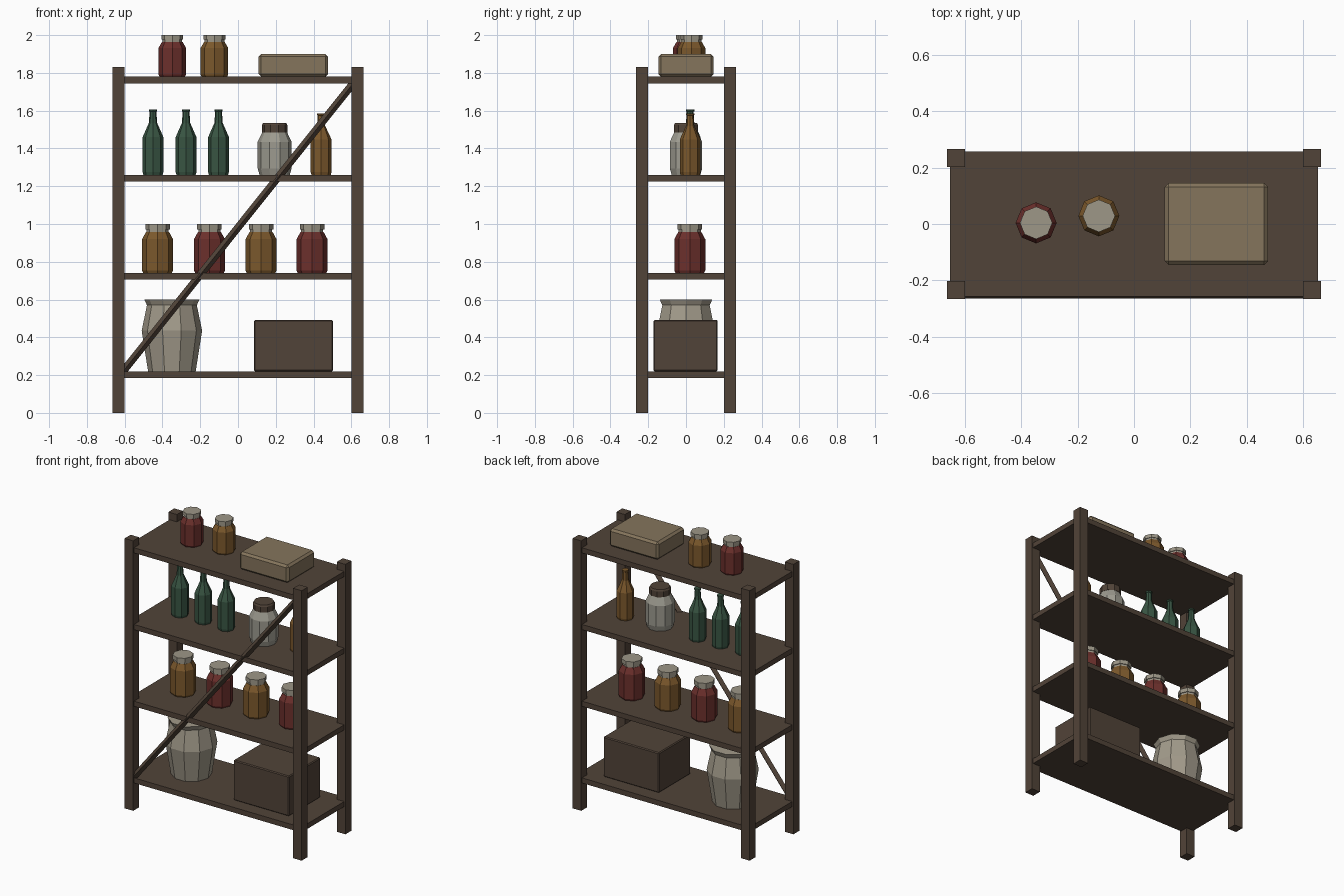
import bpy, bmesh, math
from mathutils import Vector

cube = bpy.data.objects.get("Cube")
if cube:
    bpy.data.objects.remove(cube, do_unlink=True)


def material(name, r, g, b):
    m = bpy.data.materials.new(name)
    m.use_nodes = True
    m.diffuse_color = (r, g, b, 1)
    m.node_tree.nodes["Principled BSDF"].inputs["Base Color"].default_value = (r, g, b, 1)
    return m


wood = material("dark wood", 0.083, 0.057, 0.040)
box_tan = material("tan box", 0.235, 0.178, 0.108)
lid_grey = material("grey lid", 0.34, 0.31, 0.245)
red = material("red preserve", 0.150, 0.029, 0.025)
amber = material("amber glass", 0.200, 0.098, 0.025)
green = material("green glass", 0.040, 0.090, 0.056)
cream = material("pale glass", 0.34, 0.33, 0.28)
sack_cloth = material("sack cloth", 0.36, 0.325, 0.255)


def finish(name, bm, mat, location=(0, 0, 0)):
    bmesh.ops.recalc_face_normals(bm, faces=bm.faces)
    mesh = bpy.data.meshes.new(name)
    bm.to_mesh(mesh)
    bm.free()
    mesh.materials.append(mat)
    obj = bpy.data.objects.new(name, mesh)
    obj.location = location
    bpy.context.collection.objects.link(obj)
    return obj


def box(name, low, high, mat, bevel=0):
    low, high = Vector(low), Vector(high)
    bm = bmesh.new()
    bmesh.ops.create_cube(bm, size=1)
    bmesh.ops.scale(bm, vec=high - low, verts=bm.verts)
    if bevel:
        bmesh.ops.bevel(bm, geom=bm.edges[:], offset=bevel, segments=1, affect='EDGES')
    return finish(name, bm, mat, (low + high) / 2)


def lathe(name, profile, sides, mat, location):
    """Closed faceted solid from (radius, height) pairs."""
    bm = bmesh.new()
    rings = []
    for r, z in profile:
        angles = [math.tau * i / sides for i in range(sides)]
        rings.append([bm.verts.new((r * math.cos(a), r * math.sin(a), z)) for a in angles])
    for a, b in zip(rings, rings[1:]):
        for i in range(sides):
            j = (i + 1) % sides
            bm.faces.new((a[i], a[j], b[j], b[i]))
    bm.faces.new(rings[0])
    bm.faces.new(rings[-1])
    return finish(name, bm, mat, location)


# Four posts
for sx, side in ((-1, "right"), (1, "left")):
    for sy, end in ((-1, "front"), (1, "back")):
        x, y = sx * 0.632, sy * 0.234
        box(f"post_{end}_{side}", (x - 0.032, y - 0.032, 0), (x + 0.032, y + 0.032, 1.83), wood)

# Four shelves
tops = [0.22 + 0.52 * i for i in range(4)]
for i, z in enumerate(tops):
    box(f"shelf_{i + 1}", (-0.655, -0.257, z - 0.035), (0.655, 0.257, z), wood)

# Diagonal front brace: a square bar turned on edge
start, end = Vector((-0.61, -0.244, 0.218)), Vector((0.61, -0.244, 1.745))
span = end - start
brace = lathe("diagonal_brace", [(0.02, 0), (0.02, span.length)], 4, wood, start)
brace.rotation_euler = (0, math.atan2(span.x, span.z), 0)


# Preserve jars
def jar(name, x, y, z, mat, width, height):
    def fit(points):
        return [(r * width, h * height) for r, h in points]
    lathe(name, fit([(0.92, 0), (1, 0.05), (1, 0.69), (0.74, 0.84)]), 8, mat, (x, y, z))
    lathe(name + "_neck", fit([(0.72, 0.83), (0.72, 0.91)]), 8, lid_grey, (x, y, z))
    lathe(name + "_lid", fit([(0.79, 0.89), (0.79, 1)]), 8, lid_grey, (x, y, z))


for i, x in enumerate((-0.426, -0.151, 0.122, 0.392)):
    jar(f"shelf_jar_{i + 1}", x, 0.02, tops[1], red if i % 2 else amber, 0.082, 0.26)
jar("top_jar_1", -0.348, 0.004, tops[3], red, 0.073, 0.22)
jar("top_jar_2", -0.125, 0.029, tops[3], amber, 0.073, 0.22)

# Bottles
bottle = [(0.051, 0), (0.055, 0.015), (0.055, 0.2), (0.022, 0.275),
          (0.018, 0.335), (0.022, 0.337), (0.022, 0.347)]
for i, x in enumerate((-0.45, -0.275, -0.103)):
    lathe(f"green_bottle_{i + 1}", bottle, 8, green, (x, 0.022, tops[2]))
lathe("amber_bottle", [(r, h * 0.94) for r, h in bottle], 8, amber, (0.44, 0.022, tops[2]))

# Wide pale jar with wooden lid
wide = (0.194, 0, tops[2])
lathe("wide_jar", [(0.08, 0), (0.09, 0.035), (0.09, 0.175), (0.066, 0.225)], 10, cream, wide)
lathe("wide_jar_lid", [(0.068, 0.225), (0.068, 0.263), (0.062, 0.274)], 10, wood, wide)

# Sack with flared rim
lathe("sack", [(0.126, 0), (0.16, 0.215), (0.132, 0.35), (0.146, 0.38)], 10,
      sack_cloth, (-0.35, 0, tops[0]))

# Crate and top box
box("crate", (0.085, -0.172, tops[0]), (0.503, 0.168, 0.492), wood, 0.006)
box("storage_box", (0.109, -0.146, tops[3]), (0.477, 0.146, 1.9), box_tan, 0.014)
